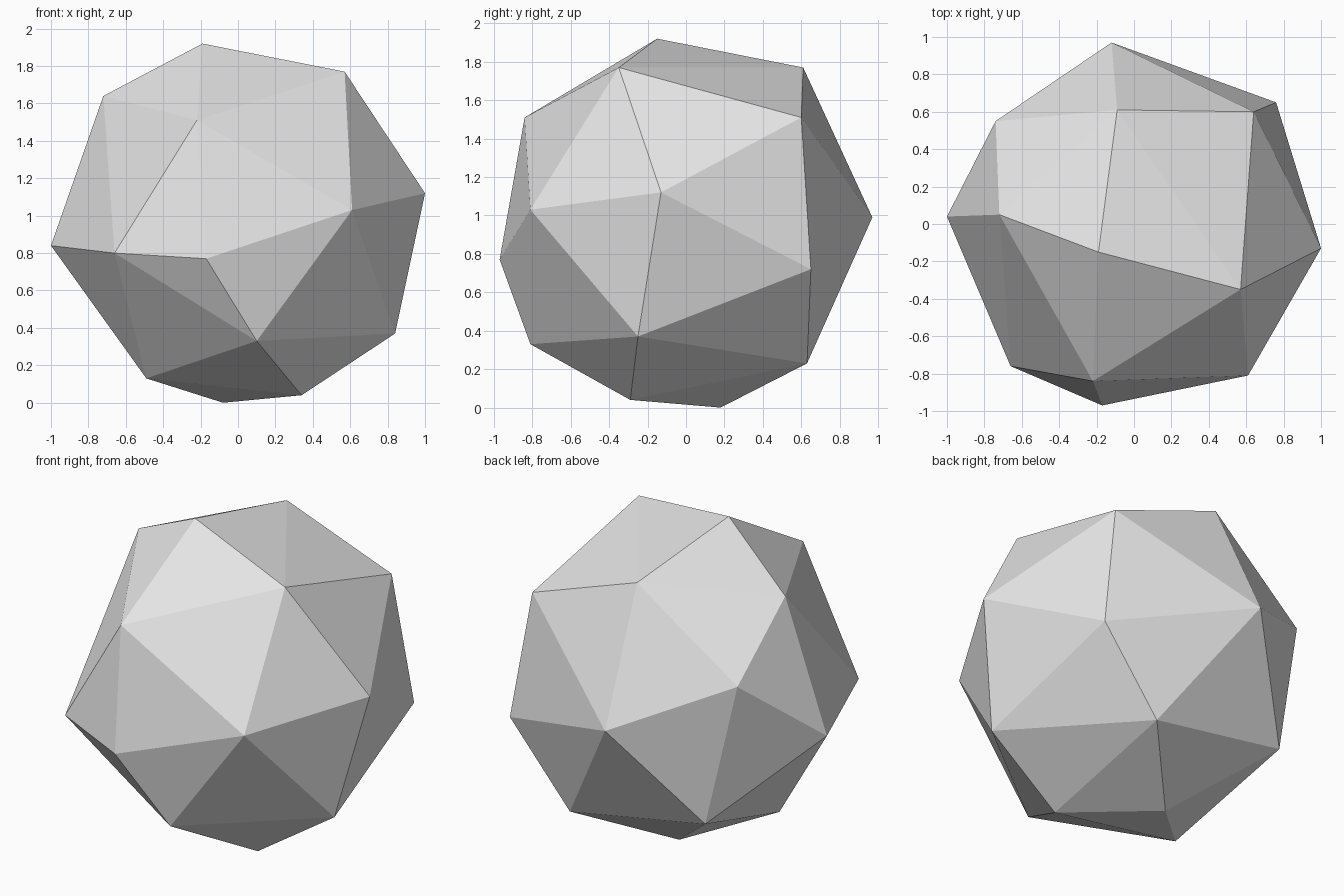
import bpy
import bmesh

# Remove the default cube if present
default_cube = bpy.data.objects.get("Cube")
if default_cube:
    bpy.data.objects.remove(default_cube, do_unlink=True)


def make_material(name, colour):
    """Create one flat, matte material."""
    material = bpy.data.materials.new(name)
    material.use_nodes = True
    material.diffuse_color = colour
    shader = next(node for node in material.node_tree.nodes
                  if node.type == "BSDF_PRINCIPLED")
    shader.inputs["Base Color"].default_value = colour
    return material


def make_hull(name, corners, material):
    """Wrap a faceted convex skin around a few corner points."""
    bm = bmesh.new()
    for corner in corners:
        bm.verts.new(corner)
    hull = bmesh.ops.convex_hull(bm, input=list(bm.verts))
    leftover = [item for item in hull["geom_interior"]
                if isinstance(item, bmesh.types.BMVert)]
    bmesh.ops.delete(bm, geom=leftover, context="VERTS")
    bmesh.ops.recalc_face_normals(bm, faces=list(bm.faces))
    for face in bm.faces:
        face.smooth = False
    mesh = bpy.data.meshes.new(name)
    bm.to_mesh(mesh)
    bm.free()
    mesh.materials.append(material)
    stone = bpy.data.objects.new(name, mesh)
    bpy.context.scene.collection.objects.link(stone)
    return stone


# Corners of the boulder, from the crown down to the base
crown = [(-.19, -.15, 1.92), (.57, -.35, 1.77), (-.09, .61, 1.77),
         (-.72, .05, 1.64), (-.22, -.84, 1.51), (.64, .6, 1.51)]
waist = [(-.74, .55, 1.27), (1, -.13, 1.12), (.61, -.81, 1.03),
         (-.12, .97, .99), (-1, .04, .84), (-.66, -.76, .8),
         (-.17, -.97, .77), (.76, .65, .72)]
base = [(-.56, .61, .39), (.84, -.25, .37), (.1, -.81, .33),
        (.36, .63, .23), (-.49, -.22, .13), (.34, -.29, .04),
        (-.08, .18, 0)]

# The boulder itself, in one plain grey
stone_grey = make_material("stone grey", (.8, .8, .8, 1))
make_hull("boulder", crown + waist + base, stone_grey)
